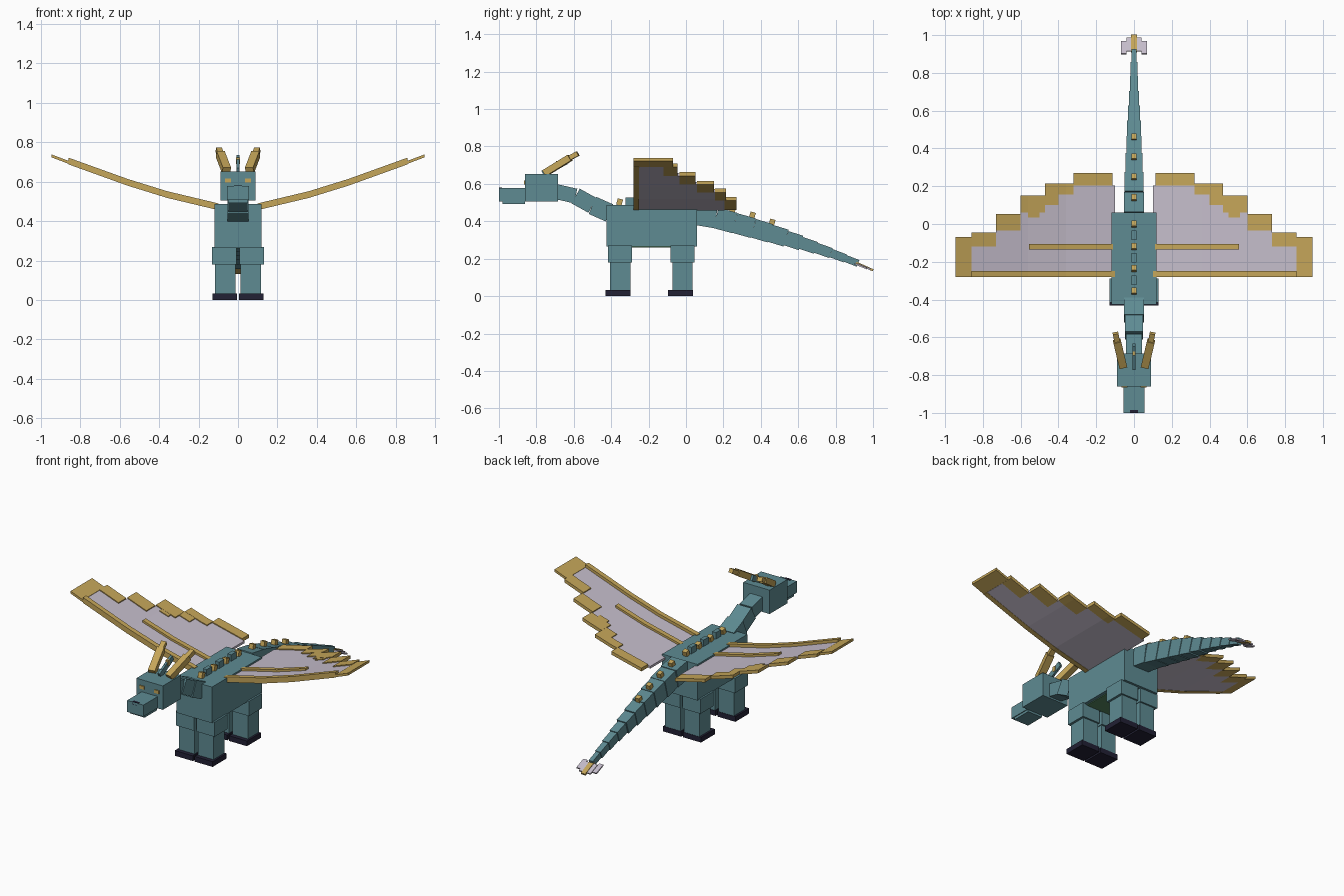
import bpy, bmesh
from mathutils import Vector, Matrix

if "Cube" in bpy.data.objects:
    bpy.data.objects.remove(bpy.data.objects["Cube"], do_unlink=True)


def material(name, rgb):
    m = bpy.data.materials.new(name)
    m.use_nodes = True
    m.diffuse_color = (*rgb, 1)
    m.node_tree.nodes["Principled BSDF"].inputs["Base Color"].default_value = (*rgb, 1)
    return m


TEAL = material("teal hide", (0.112, 0.258, 0.29))
GOLD = material("gold horn", (0.56, 0.38, 0.10))
LILAC = material("lilac membrane", (0.56, 0.51, 0.60))
NAVY = material("navy hoof", (0.016, 0.015, 0.035))
GREEN = material("green belly", (0.09, 0.24, 0.12))


def finish(name, bm, mat):
    bmesh.ops.recalc_face_normals(bm, faces=bm.faces)
    me = bpy.data.meshes.new(name)
    bm.to_mesh(me)
    bm.free()
    me.materials.append(mat)
    ob = bpy.data.objects.new(name, me)
    bpy.context.collection.objects.link(ob)
    return ob


def box(name, mat, x, y, z):
    """Box from (min, max) pairs on each axis."""
    bm = bmesh.new()
    bmesh.ops.create_cube(bm, size=1)
    c = Vector(((x[0] + x[1]) / 2, (y[0] + y[1]) / 2, (z[0] + z[1]) / 2))
    s = Matrix.Diagonal((x[1] - x[0], y[1] - y[0], z[1] - z[0], 1))
    bm.transform(Matrix.Translation(c) @ s)
    return finish(name, bm, mat)


def beam(name, mat, a, b, w, h):
    """Box running from a to b, w wide and h high."""
    a, b = Vector(a), Vector(b)
    d = b - a
    bm = bmesh.new()
    bmesh.ops.create_cube(bm, size=1)
    rot = d.to_track_quat('Y', 'Z').to_matrix().to_4x4()
    bm.transform(Matrix.Translation((a + b) / 2) @ rot @ Matrix.Diagonal((w, d.length, h, 1)))
    return finish(name, bm, mat)


def side_box(name, mat, s, x, y, z):
    return box(name, mat, sorted((s * x[0], s * x[1])), y, z)


# Torso
box("body", TEAL, (-0.12, 0.12), (-0.425, 0.06), (0.265, 0.487))
box("belly_plate", GREEN, (-0.10, 0.10), (-0.29, -0.08), (0.260, 0.267))

# Neck
neck = [(-0.41, 0.445), (-0.50, 0.485), (-0.59, 0.535), (-0.70, 0.56)]
for i, (w, h) in enumerate([(0.106, 0.10), (0.096, 0.09), (0.084, 0.08)]):
    beam(f"neck_{i + 1}", TEAL, (0, *neck[i]), (0, *neck[i + 1]), w, h)

# Head
box("head", TEAL, (-0.09, 0.09), (-0.86, -0.685), (0.505, 0.652))
box("snout", TEAL, (-0.055, 0.055), (-1.0, -0.86), (0.507, 0.578))
box("jaw", TEAL, (-0.05, 0.05), (-0.98, -0.86), (0.492, 0.507))
box("nose", NAVY, (-0.02, 0.02), (-1.0, -0.985), (0.562, 0.581))
for i in range(4):
    y, z = -0.75 + i * 0.03, 0.655 + i * 0.016
    beam(f"crest_{i + 1}", TEAL, (0, y - 0.015, z), (0, y + 0.02, z + 0.018), 0.014, 0.035)
box("crest_tip", GOLD, (-0.009, 0.009), (-0.695, -0.675), (0.69, 0.722))
for s, side in ((1, "left"), (-1, "right")):
    side_box(f"eye_{side}", GOLD, s, (0.035, 0.066), (-0.866, -0.859), (0.597, 0.617))
    beam(f"horn_{side}", GOLD, (s * 0.058, -0.755, 0.657), (s * 0.09, -0.62, 0.74), 0.042, 0.036)
    beam(f"horn_tip_{side}", GOLD, (s * 0.09, -0.62, 0.74), (s * 0.098, -0.578, 0.762), 0.03, 0.026)

# Legs: thigh, shin and hoof
for s, side in ((1, "left"), (-1, "right")):
    for end, y in (("front", -0.352), ("hind", -0.018)):
        side_box(f"{end}_thigh_{side}", TEAL, s, (0.008, 0.131), (y - 0.064, y + 0.064), (0.18, 0.27))
        side_box(f"{end}_shin_{side}", TEAL, s, (0.012, 0.117), (y - 0.054, y + 0.054), (0.025, 0.185))
        side_box(f"{end}_hoof_{side}", NAVY, s, (0.006, 0.129), (y - 0.079, y + 0.056), (0, 0.032))

# Tail: shrinking segments
tail = [(0.055, 0.436), (0.16, 0.418), (0.26, 0.391), (0.36, 0.363), (0.45, 0.336),
        (0.535, 0.31), (0.615, 0.284), (0.695, 0.258), (0.775, 0.23), (0.85, 0.202), (0.92, 0.175)]
sizes = [(0.106, 0.112), (0.098, 0.112), (0.09, 0.108), (0.082, 0.102), (0.074, 0.094),
         (0.066, 0.08), (0.052, 0.066), (0.044, 0.056), (0.036, 0.046), (0.028, 0.038)]
for i, (w, h) in enumerate(sizes):
    beam(f"tail_{i + 1}", TEAL, (0, *tail[i]), (0, *tail[i + 1]), w, h)

# Tail fin: flat feathers stepping back from the centre
beam("tail_fin_centre", GOLD, (0, 0.91, 0.178), (0, 1.0, 0.138), 0.03, 0.012)
for s, side in ((1, "left"), (-1, "right")):
    beam(f"tail_fin_inner_{side}", LILAC, (s * 0.027, 0.915, 0.172), (s * 0.027, 0.985, 0.143), 0.026, 0.009)
    beam(f"tail_fin_outer_{side}", LILAC, (s * 0.054, 0.90, 0.174), (s * 0.054, 0.968, 0.147), 0.028, 0.008)

# Back spikes and the ridge blocks between them
spikes = [(-0.355, 0.503), (-0.235, 0.503), (-0.12, 0.503), (0.0, 0.503),
          (0.14, 0.489), (0.25, 0.464), (0.355, 0.432), (0.46, 0.394)]
for i, (y, z) in enumerate(spikes):
    beam(f"spike_{i + 1}", GOLD, (0, y - 0.014, z + 0.004), (0, y + 0.014, z - 0.004), 0.028, 0.034)
for i, y in enumerate((-0.298, -0.178, -0.06)):
    box(f"ridge_{i + 1}", TEAL, (-0.013, 0.013), (y - 0.025, y + 0.025), (0.48, 0.527))

# Wings follow one rising curve
CURVE = [(0.10, 0.468), (0.36, 0.530), (0.56, 0.592), (0.86, 0.700), (0.945, 0.732)]


def wing_z(x):
    for (x0, z0), (x1, z1) in zip(CURVE, CURVE[1:]):
        if x <= x1:
            return z0 + (z1 - z0) * (x - x0) / (x1 - x0)
    return CURVE[-1][1]


def panel(name, mat, s, x, y, low, high):
    """Slab over x and y, between two offsets from the wing curve."""
    xs = [x[0]] + [c[0] for c in CURVE if x[0] < c[0] < x[1]] + [x[1]]
    bm = bmesh.new()
    rings = [[bm.verts.new((s * px, py, wing_z(px) + o))
              for py, o in ((y[0], low), (y[1], low), (y[1], high), (y[0], high))] for px in xs]
    for a, b in zip(rings, rings[1:]):
        for k in range(4):
            bm.faces.new((a[k], a[(k + 1) % 4], b[(k + 1) % 4], b[k]))
    bm.faces.new(rings[0])
    bm.faces.new(rings[-1])
    finish(name, bm, mat)


# Each feather: x range, then y where the gold starts and ends
FEATHERS = [(0.10, 0.32, 0.205, 0.27), (0.32, 0.47, 0.155, 0.215), (0.47, 0.60, 0.06, 0.15),
            (0.60, 0.73, -0.035, 0.052), (0.73, 0.86, -0.12, -0.045)]
for s, side in ((1, "left"), (-1, "right")):
    for i, (x0, x1, y0, y1) in enumerate(FEATHERS):
        panel(f"wing_membrane_{i + 1}_{side}", LILAC, s, (x0, x1), (-0.26, y0), -0.010, 0.004)
        panel(f"wing_feather_{i + 1}_{side}", GOLD, s, (max(x0, 0.115), x1), (y0, y1), -0.010, 0.010)
    # gold steps lapping inside the outer feathers
    for i, (x0, x1, y0, y1) in enumerate([(0.40, 0.47, 0.10, 0.155), (0.50, 0.56, 0.035, 0.06)]):
        panel(f"wing_step_{i + 1}_{side}", GOLD, s, (x0, x1), (y0, y1), -0.003, 0.009)
    panel(f"wing_tip_{side}", GOLD, s, (0.86, 0.945), (-0.28, -0.07), -0.009, 0.006)
    panel(f"wing_leading_bar_{side}", GOLD, s, (0.10, 0.86), (-0.28, -0.25), -0.012, 0.022)
    panel(f"wing_middle_bar_{side}", GOLD, s, (0.11, 0.555), (-0.135, -0.105), -0.005, 0.017)
